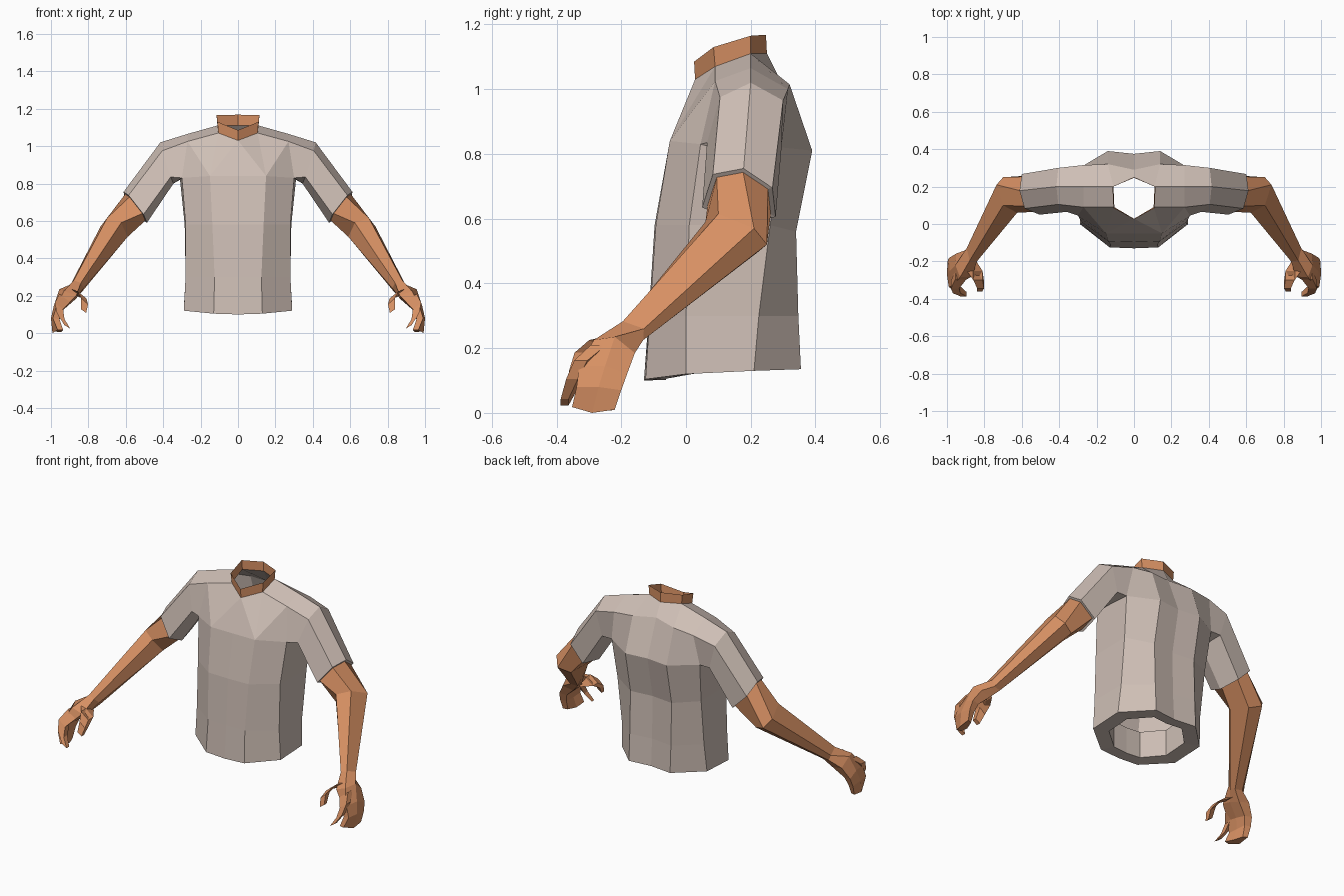
import bpy, bmesh
from mathutils import Vector

if "Cube" in bpy.data.objects:
    bpy.data.objects.remove(bpy.data.objects["Cube"])


def material(name, rgb):
    m = bpy.data.materials.new(name)
    m.diffuse_color = (*rgb, 1)
    m.use_nodes = True
    m.node_tree.nodes["Principled BSDF"].inputs["Base Color"].default_value = m.diffuse_color
    return m


SHIRT = material("shirt_grey", (0.62, 0.52, 0.465))
SKIN = material("skin_tan", (0.68, 0.28, 0.125))


class Half:
    """Collects faces for the +x half, then mirrors them across x = 0."""

    def __init__(self):
        self.bm = bmesh.new()

    def face(self, *pts):
        self.bm.faces.new([self.bm.verts.new(p) for p in pts])

    def loft(self, rings, closed=True, cap=False):
        for a, b in zip(rings, rings[1:]):
            n = len(a)
            for i in range(n if closed else n - 1):
                j = (i + 1) % n
                self.face(a[i], a[j], b[j], b[i])
        if cap:
            self.face(*rings[-1])

    def finish(self, name, mat):
        bm = self.bm
        geom = bm.verts[:] + bm.edges[:] + bm.faces[:]
        copy = bmesh.ops.duplicate(bm, geom=geom)["geom"]
        for v in copy:
            if isinstance(v, bmesh.types.BMVert):
                v.co.x *= -1
        bmesh.ops.remove_doubles(bm, verts=bm.verts[:], dist=0.0005)
        bmesh.ops.recalc_face_normals(bm, faces=bm.faces[:])
        me = bpy.data.meshes.new(name)
        bm.to_mesh(me)
        bm.free()
        me.materials.append(mat)
        bpy.context.collection.objects.link(bpy.data.objects.new(name, me))


def shrink(ring, k):
    c = sum((Vector(p) for p in ring), Vector()) / len(ring)
    return [tuple(c + (Vector(p) - c) * k) for p in ring]


# Torso: half rings from front centre to back centre
hem = [(0, -.13, .10), (.13, -.125, .104), (.29, 0, .12), (.29, .21, .13),
       (.14, .355, .135), (0, .34, .135)]
belly = [(0, -.115, .30), (.125, -.112, .30), (.28, 0, .30), (.28, .225, .30),
         (.14, .347, .30), (0, .33, .30)]
waist = [(0, -.097, .58), (.137, -.093, .58), (.28, .01, .58), (.285, .26, .58),
         (.14, .34, .56), (0, .325, .56)]
chest = [(0, -.05, .84), (.15, -.05, .84), (.30, .045, .83), (.30, .295, .82),
         (.14, .39, .81), (0, .375, .81)]
armpit = (.31, .16, .82)
neck_low = [(0, .028, 1.03), (.105, .09, 1.07), (.11, .20, 1.11), (0, .25, 1.11)]
neck_top = [(0, .025, 1.085), (.11, .085, 1.13), (.115, .20, 1.165), (0, .247, 1.168)]
nape, blade = (0, .29, 1.03), (.14, .32, 1.015)
top, front, back = (.27, .20, 1.065), (.27, .09, 1.025), (.27, .315, 1.0)

shirt = Half()
# folded hem and inner lip
inner = [(x * .7, .11 + (y - .11) * .72, z + .002) for x, y, z in hem]
lip = [(x, y, z + .16) for x, y, z in inner]
shirt.loft([lip, inner, hem, belly, waist], closed=False)
for i in (0, 1, 3, 4):
    shirt.face(waist[i], waist[i + 1], chest[i + 1], chest[i])
shirt.face(waist[2], waist[3], chest[3], armpit, chest[2])

# Shoulder yoke
n0, n1, n2, n3 = neck_low
shirt.face(n0, chest[0], chest[1])
shirt.face(n0, chest[1], n1)
shirt.face(n1, chest[1], front)
shirt.face(chest[1], chest[2], front)
shirt.face(n1, front, top, n2)
shirt.face(n2, top, back, blade)
shirt.face(n2, blade, nape, n3)
shirt.face(nape, blade, chest[4], chest[5])
shirt.face(blade, back, chest[3], chest[4])

# Sleeve: top, front top, front low, underside, back low, back top
root = [top, front, chest[2], armpit, chest[3], back]
shoulder = [(.415, .20, 1.02), (.405, .105, .975), (.36, .065, .835),
            (.345, .16, .80), (.365, .295, .82), (.405, .30, .965)]
cuff = [(.612, .178, .755), (.585, .083, .737), (.505, .05, .635),
        (.487, .15, .59), (.51, .277, .605), (.60, .267, .695)]
cuff_inner = shrink(cuff, .86)
shirt.loft([root, shoulder, cuff, cuff_inner])
shirt.finish("shirt", SHIRT)

# Open neck band
neck = Half()
neck.loft([neck_low, neck_top], closed=False)
neck.finish("neck", SKIN)

# Arm, palm and grouped fingers
arm = Half()
elbow = [(.735, .21, .57), (.70, .10, .615), (.625, .06, .59),
         (.59, .11, .515), (.63, .22, .495), (.70, .25, .52)]
wrist = [(.895, -.13, .26), (.878, -.195, .283), (.84, -.20, .268),
         (.825, -.17, .24), (.835, -.14, .22), (.88, -.132, .225)]
palm = [(.955, -.22, .235), (.93, -.285, .225), (.865, -.28, .20),
        (.865, -.22, .185), (.885, -.165, .17), (.95, -.158, .185)]
knuckle = [(.985, -.25, .145), (.97, -.33, .145), (.93, -.315, .135),
           (.935, -.25, .125), (.945, -.19, .115), (.99, -.182, .12)]
finger = [(1.0, -.27, .08), (.99, -.338, .08), (.955, -.335, .075),
          (.955, -.27, .07), (.96, -.207, .07), (.997, -.20, .07)]
tip = [(.992, -.29, .0), (.965, -.352, .018), (.935, -.345, .018),
       (.945, -.285, .005), (.965, -.23, .008), (.992, -.22, .01)]
arm.loft([cuff_inner, elbow, wrist, palm, knuckle, finger, tip], cap=True)
arm.finish("arms", SKIN)


def digit(name, path):
    """Four-sided digit along (x, y, z, half width x, half depth) stations."""
    h = Half()
    rings = [[(x + w, y + d * .6, z + d * .5), (x + w, y - d * .6, z + d * .5),
              (x - w, y - d * .6, z - d * .5), (x - w, y + d * .6, z - d * .5)]
             for x, y, z, w, d in path]
    h.face(*rings[0])
    h.loft(rings, cap=True)
    h.finish(name, SKIN)


digit("index_fingers", [(.925, -.27, .19, .03, .04), (.957, -.325, .145, .022, .034),
                        (.948, -.352, .09, .02, .03), (.912, -.375, .033, .016, .02)])
digit("thumbs", [(.875, -.215, .215, .025, .045), (.835, -.275, .205, .025, .04),
                 (.82, -.325, .17, .018, .032), (.826, -.35, .118, .014, .02)])
